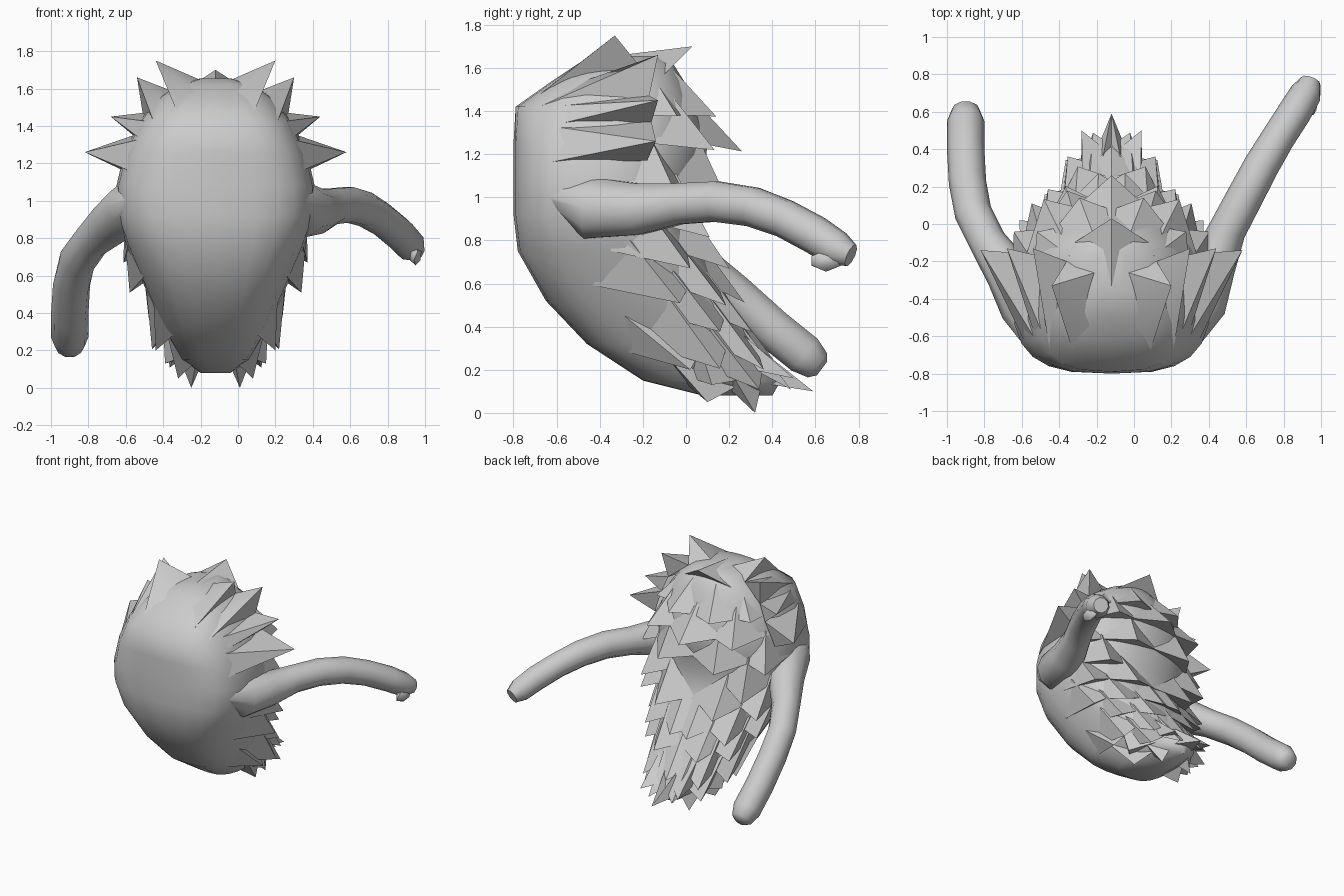
import bpy, bmesh, math, random
from mathutils import Vector

random.seed(4)
CX = -0.12  # symmetry line of the body

def finish(name, bm, angle):
    bmesh.ops.recalc_face_normals(bm, faces=bm.faces)
    me = bpy.data.meshes.new(name)
    bm.to_mesh(me)
    bm.free()
    ob = bpy.data.objects.new(name, me)
    bpy.context.collection.objects.link(ob)
    bpy.ops.object.select_all(action='DESELECT')
    ob.select_set(True)
    bpy.context.view_layer.objects.active = ob
    bpy.ops.object.shade_smooth_by_angle(angle=math.radians(angle))
    return ob

def loft(bm, rings):
    vs = [[bm.verts.new(p) for p in r] for r in rings]
    n = len(vs[0])
    for a, b in zip(vs, vs[1:]):
        for i in range(n):
            bm.faces.new((a[i], a[(i + 1) % n], b[(i + 1) % n], b[i]))
    bm.faces.new(vs[0])
    bm.faces.new(vs[-1])

# Body sections: z, half width, centre y, front y, back y
SEC = [(0.08, 0.08, 0.24, 0.08, 0.40), (0.15, 0.18, 0.15, -0.20, 0.44),
       (0.32, 0.28, 0.00, -0.46, 0.33), (0.52, 0.37, -0.12, -0.65, 0.20),
       (0.75, 0.47, -0.28, -0.78, 0.08), (0.92, 0.53, -0.36, -0.80, 0.03),
       (1.08, 0.53, -0.36, -0.80, 0.08), (1.25, 0.49, -0.34, -0.80, 0.10),
       (1.42, 0.41, -0.30, -0.79, 0.05), (1.54, 0.32, -0.28, -0.62, -0.01),
       (1.62, 0.20, -0.26, -0.50, -0.06), (1.655, 0.08, -0.24, -0.38, -0.12)]

def surf(z, deg):
    # deg: 0 = back, 90 = side, 180 = front
    z = max(SEC[0][0], min(SEC[-1][0], z))
    for p, q in zip(SEC, SEC[1:]):
        if z <= q[0]:
            t = (z - p[0]) / (q[0] - p[0])
            hw, cy, yf, yb = [p[k] + (q[k] - p[k]) * t for k in range(1, 5)]
            break
    a = math.radians(deg)
    s, c = math.sin(a), math.cos(a)
    e = 0.66 if c < 0 else 0.95
    x = math.copysign(abs(s) ** e, s) * hw
    y = cy + (abs(c) ** e) * ((yb - cy) if c > 0 else (yf - cy))
    return Vector((CX + x, y, z))

bm = bmesh.new()
loft(bm, [[surf(s[0], k * 15) for k in range(24)] for s in SEC])
finish("body", bm, 60)

# Shards are mirrored about CX
def mirrored(bm, pts, faces):
    for m in (1, -1):
        v = [bm.verts.new((CX + m * p[0], p[1], p[2])) for p in pts]
        for f in faces:
            bm.faces.new([v[i] for i in f])

# Broad rim blades sweeping back from the face, sharing roots and valleys
TIPS = [(0.32, -0.33, 1.75), (0.42, -0.13, 1.66), (0.56, -0.13, 1.45), (0.70, -0.14, 1.26)]
VALLEYS = [(0.09, -0.26, 1.65), (0.24, -0.20, 1.59), (0.39, -0.17, 1.47),
           (0.44, -0.16, 1.35), (0.51, -0.18, 1.17)]
ROOTS = [(0.06, -0.60, 1.54), (0.20, -0.70, 1.46), (0.33, -0.68, 1.42),
         (0.40, -0.63, 1.33), (0.46, -0.64, 1.16)]
bm = bmesh.new()
for i, tip in enumerate(TIPS):
    mirrored(bm, [ROOTS[i], ROOTS[i + 1], VALLEYS[i + 1], VALLEYS[i], tip],
             [(0, 1, 4), (1, 2, 4), (2, 3, 4), (3, 0, 4)])
finish("fur_rim", bm, 45)

# Fur tufts rising from the body surface
bm = bmesh.new()
SHARD = [(0, 2, 3), (2, 1, 3), (0, 3, 1), (0, 1, 2)]
def tuft(z, deg, dw, dz, tip):
    pts = [surf(z - dz * 0.3, deg - dw), surf(z - dz * 0.3, deg + dw), surf(z + dz, deg), Vector(tip)]
    mirrored(bm, [(p.x - CX, p.y, p.z) for p in pts], SHARD)

# Crown tuft
mirrored(bm, [(-0.20, -0.10, 1.57), (0.20, -0.10, 1.57), (0.0, -0.34, 1.655), (0.0, 0.03, 1.70)], SHARD)

# Broad overlapping rows down the back: z, angles, outward length, drop
ROWS = [(1.43, (22, 66), 0.13, 0.06), (1.30, (0, 44), 0.18, 0.09),
        (1.12, (24, 68), 0.15, 0.12), (0.95, (46,), 0.17, 0.12),
        (0.80, (26, 66), 0.16, 0.12), (0.64, (8, 46, 84), 0.15, 0.14),
        (0.50, (26, 64), 0.14, 0.14), (0.37, (0, 42, 82), 0.13, 0.15),
        (0.25, (20, 62), 0.12, 0.13)]
for z, angs, out, drop in ROWS:
    for d in angs:
        p = surf(z, d)
        n = Vector((math.sin(math.radians(d)) * 0.22, 0.75, 0)).normalized()
        k = random.uniform(0.85, 1.15)
        tip = p + n * out * k + Vector((0, 0, -drop * k))
        tip.z = max(tip.z, 0.06)
        tuft(z, d, 27, 0.16, tip)

# Ragged lower edge and tail tips
LOW = [(0.20, 80, (0.27, 0.12, 0.13)), (0.14, 70, (0.13, 0.32, 0.0)),
       (0.16, 100, (0.20, 0.10, 0.05)), (0.17, 10, (0.00, 0.59, 0.10)),
       (0.24, 30, (0.16, 0.50, 0.16)), (0.32, 105, (0.32, 0.02, 0.20))]
for z, d, t in LOW:
    tuft(z, d, 20, 0.13, (CX + t[0], t[1], t[2]))
finish("fur_tufts", bm, 25)

# Arms: tapering tubes along x, y, z, radius
def arm(name, path, thumb):
    bm = bmesh.new()
    pts = [Vector(p[:3]) for p in path]
    rings = []
    for i, p in enumerate(pts):
        t = (pts[min(i + 1, len(pts) - 1)] - pts[max(i - 1, 0)]).normalized()
        u = t.cross(Vector((0, 0, 1))).normalized()
        w = u.cross(t)
        rings.append([p + (u * math.cos(k * math.pi / 5) + w * math.sin(k * math.pi / 5)) * path[i][3]
                      for k in range(10)])
    loft(bm, rings)
    if thumb:
        # Small thumb under the hand
        r = bmesh.ops.create_icosphere(bm, subdivisions=1, radius=0.05)
        for v in r['verts']:
            v.co = Vector((v.co.x * 0.7, v.co.y * 1.6, v.co.z)) + Vector(thumb)
    return finish(name, bm, 50)

arm("left_arm", [(-0.53, -0.68, 1.02, 0.03), (-0.57, -0.46, 0.97, 0.14), (-0.67, -0.26, 0.89, 0.125),
                 (-0.78, -0.10, 0.79, 0.10), (-0.86, 0.06, 0.68, 0.10), (-0.89, 0.22, 0.55, 0.10),
                 (-0.90, 0.40, 0.39, 0.10), (-0.90, 0.55, 0.27, 0.10), (-0.90, 0.61, 0.22, 0.075),
                 (-0.90, 0.63, 0.205, 0.04)], None)
arm("right_arm", [(0.29, -0.68, 1.02, 0.03), (0.34, -0.44, 0.95, 0.15), (0.42, -0.22, 0.945, 0.125),
                  (0.50, -0.03, 0.97, 0.10), (0.59, 0.14, 0.98, 0.098), (0.68, 0.31, 0.955, 0.095),
                  (0.77, 0.46, 0.90, 0.09), (0.86, 0.60, 0.825, 0.09), (0.92, 0.70, 0.76, 0.085),
                  (0.945, 0.765, 0.73, 0.055)], (0.95, 0.65, 0.705))
